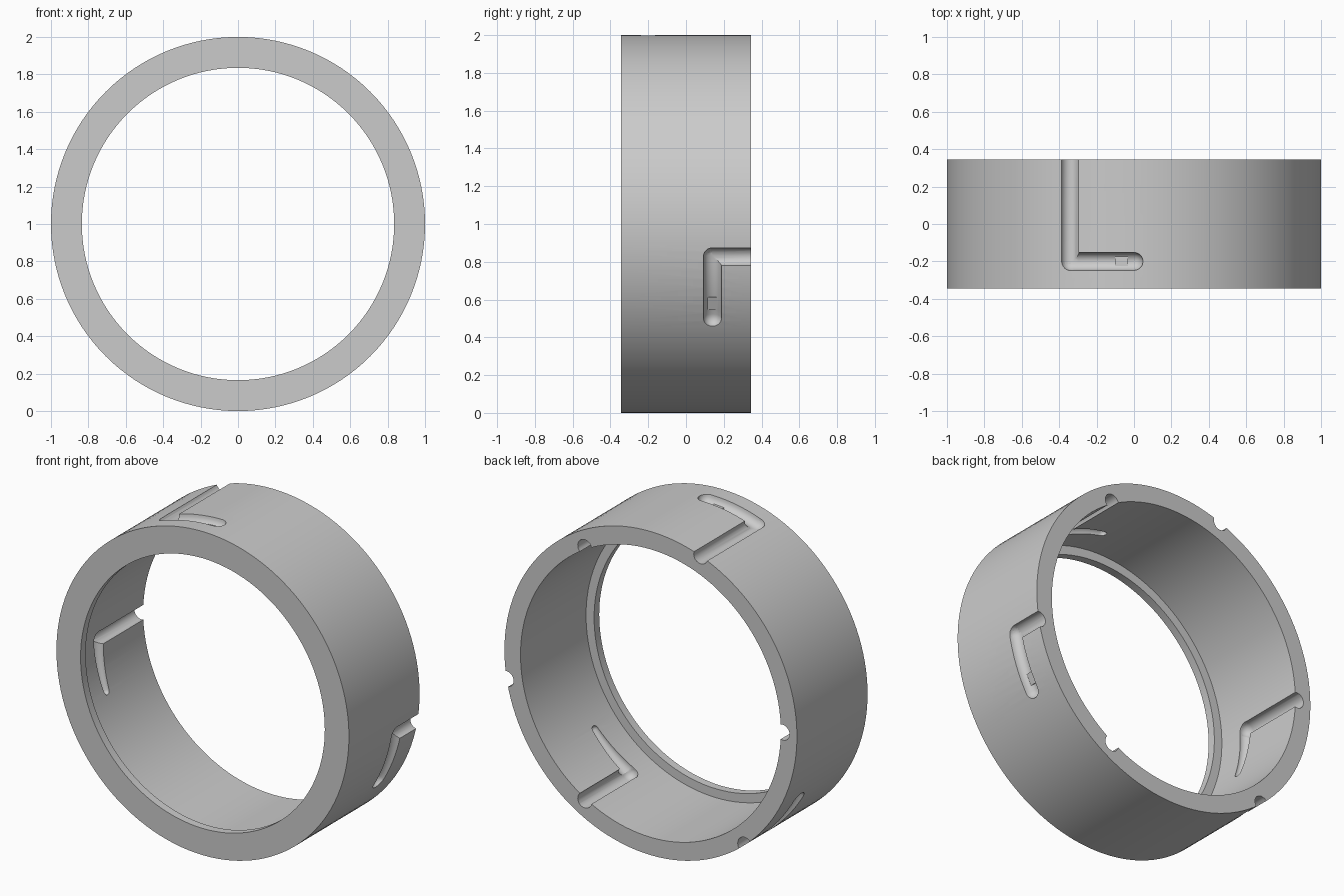
import bpy
import bmesh
from math import sin, cos, pi, radians
from mathutils import Vector

if "Cube" in bpy.data.objects:
    bpy.data.objects.remove(bpy.data.objects["Cube"])

HALF = 0.345          # half the ring's depth
R_OUT, R_WALL, R_LIP = 1.0, 0.89, 0.835
GROOVE = 0.048        # groove radius
AXIS = Vector((0, 1, 0))
CENTRE = Vector((0, 0, 1))

grey = bpy.data.materials.new("grey")
grey.use_nodes = True
colour = (0.6, 0.6, 0.6, 1)
grey.diffuse_color = colour
grey.node_tree.nodes["Principled BSDF"].inputs["Base Color"].default_value = colour


def radial(t):
    return Vector((cos(t), 0, sin(t)))


def tangent(t):
    return Vector((-sin(t), 0, cos(t)))


def bridge(bm, rings, closed):
    """Skin a list of vertex rings with quads, capping the ends if open."""
    pairs = list(zip(rings, rings[1:]))
    if closed:
        pairs.append((rings[-1], rings[0]))
    else:
        bm.faces.new(rings[0])
        bm.faces.new(rings[-1])
    for a, b in pairs:
        for i in range(len(a)):
            j = (i + 1) % len(a)
            bm.faces.new((a[i], a[j], b[j], b[i]))


def finish(bm, name):
    bmesh.ops.recalc_face_normals(bm, faces=bm.faces)
    mesh = bpy.data.meshes.new(name)
    bm.to_mesh(mesh)
    bm.free()
    mesh.materials.append(grey)
    obj = bpy.data.objects.new(name, mesh)
    bpy.context.collection.objects.link(obj)
    return obj


def tube(bm, stations, sides=20):
    """Round tube through stations of (centre, u, v, radius)."""
    rings = []
    for c, u, v, r in stations:
        angles = [2 * pi * i / sides for i in range(sides)]
        rings.append([bm.verts.new(c + r * (cos(a) * u + sin(a) * v)) for a in angles])
    bridge(bm, rings, False)


# Rounded cap: (distance past the end, radius factor)
CAP = [(sin(a), cos(a)) for a in (radians(d) for d in (18, 36, 54, 70, 82, 88))]


def axial_slot(bm, t, radius, y_end):
    """Slot from the back rim to a ball end at the corner."""
    u, v = radial(t), tangent(t)
    base = CENTRE + radius * u
    spots = [(HALF + 0.1, 1), (y_end, 1)] + [(y_end - GROOVE * d, f) for d, f in CAP]
    tube(bm, [(base + AXIS * y, u, v, GROOVE * f) for y, f in spots])


def arc_slot(bm, t0, t1, radius, y, r_end):
    """Slot around the ring with ball ends, narrowing to r_end."""
    way = 1 if t1 > t0 else -1
    steps = 12
    spots = [(t0 - way * GROOVE * d / radius, GROOVE * f) for d, f in reversed(CAP)]
    for i in range(steps + 1):
        k = i / steps
        spots.append((t0 + (t1 - t0) * k, GROOVE + (r_end - GROOVE) * k))
    spots += [(t1 + way * r_end * d / radius, r_end * f) for d, f in CAP]
    tube(bm, [(CENTRE + radius * radial(t) + AXIS * y, radial(t), AXIS, r)
              for t, r in spots])


# Ring body with a thin inner lip at the front
profile = [(R_LIP, -HALF), (R_OUT, -HALF), (R_OUT, HALF),
           (R_WALL, HALF), (R_WALL, 0.05 - HALF), (R_LIP, 0.05 - HALF)]
SEGMENTS = 128
bm = bmesh.new()
bridge(bm, [[bm.verts.new(CENTRE + r * radial(2 * pi * i / SEGMENTS) + AXIS * y)
             for r, y in profile] for i in range(SEGMENTS)], True)
ring = finish(bm, "ring_body")

# L-shaped grooves: three outside, three inside
outer = [(110, -0.2), (230, 0.14), (350, 0.14)]
inner = [(60, -0.09), (180, -0.09), (300, -0.09)]
axial, arcs = bmesh.new(), bmesh.new()
for deg, y in outer:
    axial_slot(axial, radians(deg), R_OUT, y)
    arc_slot(arcs, radians(deg), radians(deg - 20), R_OUT, y, GROOVE)
for deg, y in inner:
    axial_slot(axial, radians(deg), R_WALL + 0.012, y)
    arc_slot(arcs, radians(deg), radians(deg + 20), R_WALL + 0.005, y, 0.025)

bpy.context.view_layer.objects.active = ring
for bm, name in ((axial, "axial_cutter"), (arcs, "arc_cutter")):
    cutter = finish(bm, name)
    cutter.hide_render = True
    mod = ring.modifiers.new(name, "BOOLEAN")
    mod.operation = "DIFFERENCE"
    mod.solver = "EXACT"
    mod.object = cutter
    bpy.ops.object.modifier_apply(modifier=name)
    bpy.data.objects.remove(cutter)

for o in bpy.context.selected_objects:
    o.select_set(False)
ring.select_set(True)
bpy.ops.object.shade_smooth_by_angle(angle=radians(30))

# Small locking bump near the end of each outer groove
for n, (deg, y) in enumerate(outer):
    bm = bmesh.new()
    t = radians(deg - 16)
    for v in bmesh.ops.create_cube(bm, size=1)["verts"]:
        p = v.co
        v.co = (CENTRE + (0.953 + 0.018 * p.x) * radial(t)
                + 0.07 * p.z * tangent(t) + AXIS * (y + 0.05 * p.y))
    finish(bm, f"locking_bump_{n + 1}")
